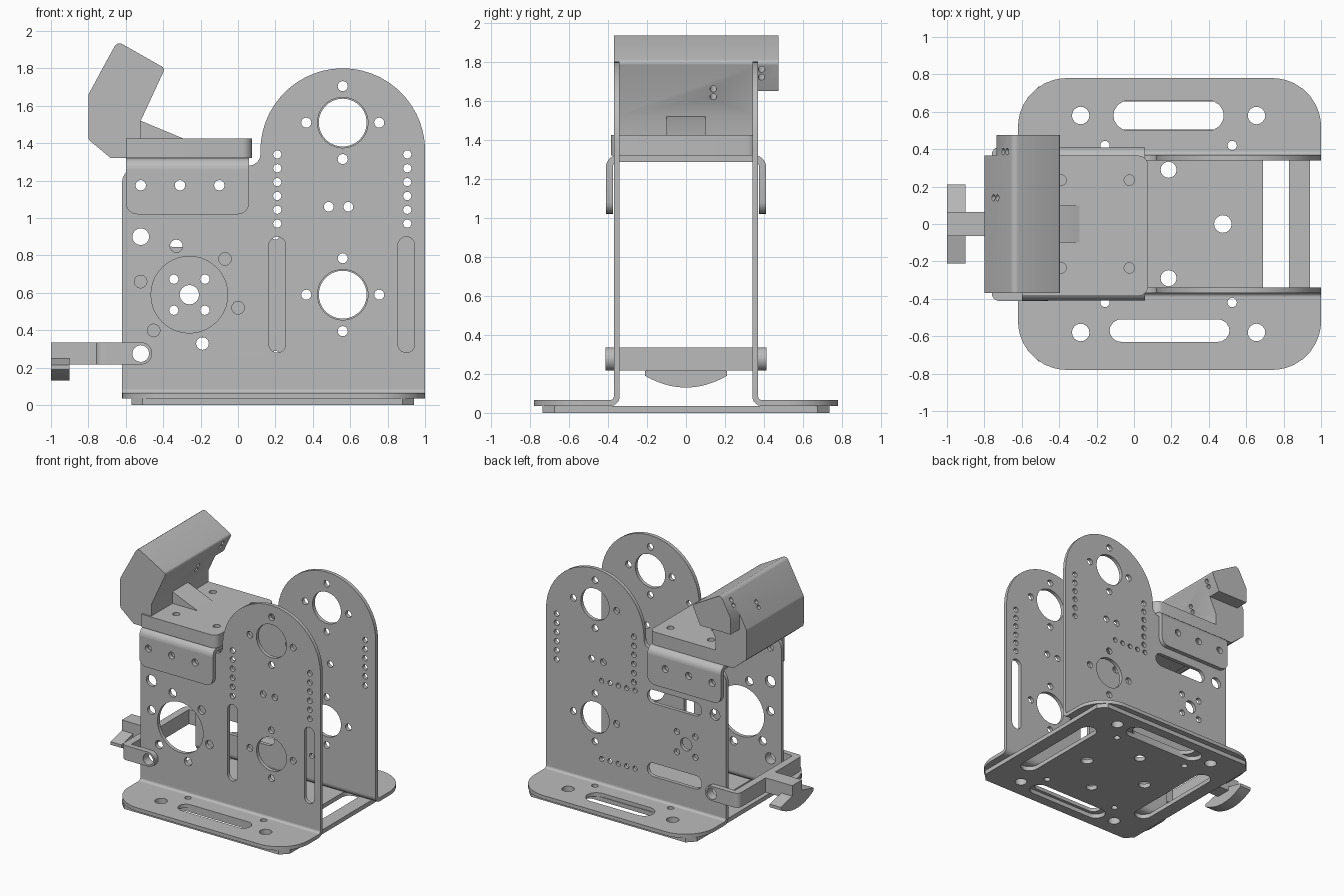
import bpy, bmesh, math
from mathutils import Vector, Matrix

cube = bpy.data.objects.get("Cube")
if cube:
    bpy.data.objects.remove(cube)

metal = bpy.data.materials.new("plain grey")
metal.use_nodes = True
GREY = (0.5, 0.5, 0.5, 1)
metal.diffuse_color = GREY
metal.node_tree.nodes["Principled BSDF"].inputs["Base Color"].default_value = GREY

# Local sheet axes (u, v, thickness) for a sheet facing each world axis
AXES = {"Z": Matrix.Identity(3),
        "Y": Matrix(((1, 0, 0), (0, 0, -1), (0, 1, 0))),
        "X": Matrix(((0, 0, 1), (1, 0, 0), (0, 1, 0)))}
parts = []


def rounded(corners):
    """Polygon from (u, v, radius) corners, with filleted corners."""
    out = []
    for i, (x, y, r) in enumerate(corners):
        q = Vector((x, y))
        if r == 0:
            out.append(q)
            continue
        u = (Vector(corners[i - 1][:2]) - q).normalized()
        v = (Vector(corners[(i + 1) % len(corners)][:2]) - q).normalized()
        half = u.angle(v) / 2
        d = r / math.tan(half)
        c = q + (u + v).normalized() * r / math.sin(half)
        a, b = q + u * d - c, q + v * d - c
        n = max(4, int(36 * r))
        out += [c + a.lerp(b, k / n).normalized() * r for k in range(n + 1)]
    return out


def box(x0, y0, x1, y1, r=0, r_right=None):
    s = r if r_right is None else r_right
    return rounded([(x0, y0, r), (x1, y0, s), (x1, y1, s), (x0, y1, r)])


def slot(x0, y0, x1, y1):
    return box(x0, y0, x1, y1, min(x1 - x0, y1 - y0) * 0.498)


def hole(x, y, r):
    n = 40 if r > 0.1 else 16
    return [Vector((x + r * math.cos(t), y + r * math.sin(t)))
            for t in (math.tau * k / n for k in range(n))]


def sheet(name, loops, axis, lo, hi):
    """Extrude an outline (first loop) with holes between lo and hi along an axis."""
    curve = bpy.data.curves.new(name, "CURVE")
    curve.dimensions, curve.fill_mode = "2D", "BOTH"
    curve.extrude = (hi - lo) / 2
    for loop in loops:
        s = curve.splines.new("POLY")
        s.points.add(len(loop) - 1)
        for p, co in zip(s.points, loop):
            p.co = (co.x, co.y, 0, 1)
        s.use_cyclic_u = True
    tmp = bpy.data.objects.new(name + "_outline", curve)
    bpy.context.collection.objects.link(tmp)
    deps = bpy.context.evaluated_depsgraph_get()
    mesh = bpy.data.meshes.new_from_object(tmp.evaluated_get(deps))
    bpy.data.objects.remove(tmp)
    mid = (lo + hi) / 2
    offset = {"X": (mid, 0, 0), "Y": (0, mid, 0), "Z": (0, 0, mid)}[axis]
    mesh.transform(Matrix.Translation(offset) @ AXES[axis].to_4x4())
    bm = bmesh.new()
    bm.from_mesh(mesh)
    bmesh.ops.remove_doubles(bm, verts=bm.verts, dist=0.00005)
    bmesh.ops.recalc_face_normals(bm, faces=bm.faces)
    bm.to_mesh(mesh)
    bm.free()
    mesh.materials.clear()
    mesh.materials.append(metal)
    ob = bpy.data.objects.new(name, mesh)
    bpy.context.collection.objects.link(ob)
    parts.append(ob)
    return ob


def bend(name, cy, cz, r_in, r_out, a0, x0, x1):
    """Quarter-round sheet bend running along x."""
    angles = [math.radians(a0 + 90 * k / 8) for k in range(9)]
    ring = [(r_out, a) for a in angles] + [(r_in, a) for a in reversed(angles)]
    pts = [Vector((cy + r * math.cos(a), cz + r * math.sin(a))) for r, a in ring]
    sheet(name, [pts], "X", x0, x1)


MX = 0.185  # base centre in x

# Base plate with four slots and mounting holes
c = 0.06
outline = [Vector(p) for p in (
    (-0.57 + c, -0.735), (0.94 - c, -0.735), (0.94, -0.735 + c), (0.94, 0.735 - c),
    (0.94 - c, 0.735), (-0.57 + c, 0.735), (-0.57, 0.735 - c), (-0.57, -0.735 + c))]
loops = [outline]
for s in (-1, 1):
    loops += [slot(MX - 0.36, s * 0.58 - 0.075, MX + 0.36, s * 0.58 + 0.075),
              slot(MX + s * 0.575 - 0.07, -0.42, MX + s * 0.575 + 0.07, 0.42),
              hole(MX, s * 0.29, 0.043), hole(MX + s * 0.29, 0, 0.047)]
    for t in (-1, 1):
        loops += [hole(MX + t * 0.47, s * 0.58, 0.047), hole(MX + t * 0.34, s * 0.42, 0.025)]
sheet("base_plate", loops, "Z", 0, 0.035)

# Side panels: arched outline and the holes shared by both
panel = rounded([(-0.62, 0.085, 0), (1, 0.085, 0), (1, 1.8, 0.4395), (0.12, 1.8, 0.4395),
                 (0.12, 1.28, 0.06), (-0.62, 1.28, 0.09)])


def shared_holes(big):
    out = []
    for z in (0.59, 1.51):
        out.append(hole(0.56, z, big))
        out += [hole(0.56 + dx, z + dz, 0.027)
                for dx, dz in ((0.195, 0), (-0.195, 0), (0, 0.195), (0, -0.195))]
    for x in (0.21, 0.905):
        out += [hole(x, 0.97 + 0.074 * k, 0.022) for k in range(6)]
    out += [hole(x, 1.06, 0.026) for x in (0.485, 0.59)]
    out += [hole(x, 1.175, 0.028) for x in (-0.52, -0.31, -0.1)]
    out += [hole(-0.52, z, 0.045) for z in (0.275, 0.9)]
    return out


front = shared_holes(0.135) + [hole(-0.26, 0.59, 0.205)]
front += [slot(x - 0.045, 0.28, x + 0.045, 0.9) for x in (0.21, 0.9)]
for k in range(6):
    a = math.radians(45 + 60 * k)
    front.append(hole(-0.26 + 0.27 * math.cos(a), 0.59 + 0.27 * math.sin(a), 0.034))
sheet("front_panel", [panel] + front, "Y", -0.37, -0.34)

back = shared_holes(0.128) + [hole(-0.26, 0.59, 0.052)]
back += [hole(-0.26 + i * 0.083, 0.59 + j * 0.083, 0.025) for i in (-1, 1) for j in (-1, 1)]
back += [slot(-0.4, z - 0.055, 0.09, z + 0.055) for z in (0.305, 0.9)]
back += [hole(0.2 + 0.075 * k, z, 0.02) for z in (0.27, 0.905) for k in range(5)]
sheet("back_panel", [panel] + back, "Y", 0.34, 0.37)

# Feet of the side panels, with the bends joining them
for s, word, gap in ((-1, "front", (-0.13, 0.51, 0.51, 0.63)), (1, "back", (-0.11, 0.48, 0.5, 0.66))):
    y0, y1 = sorted((s * 0.39, s * 0.78))
    r0, r1 = (0.26, 0) if s < 0 else (0, 0.26)
    foot = rounded([(-0.62, y0, r0), (1, y0, r0), (1, y1, r1), (-0.62, y1, r1)])
    g0, g1 = sorted((s * gap[2], s * gap[3]))
    cuts = [slot(gap[0], g0, gap[1], g1)]
    for t in (-1, 1):
        cuts += [hole(MX + t * 0.47, s * 0.58, 0.047), hole(MX + t * 0.34, s * 0.42, 0.025)]
    sheet(word + "_foot", [foot] + cuts, "Z", 0.035, 0.065)
    bend(word + "_foot_bend", s * 0.39, 0.085, 0.02, 0.05, 180 if s > 0 else 270, -0.62, 1)

# Saddle bracket over the panels
sheet("saddle_top", [box(-0.6, -0.35, 0.06, 0.35)], "Z", 1.285, 1.32)
for s, word in ((-1, "front"), (1, "back")):
    flap = rounded([(-0.6, 1.02, 0.06), (0.06, 1.02, 0.06), (0.06, 1.26, 0), (-0.6, 1.26, 0)])
    y0, y1 = sorted((s * 0.375, s * 0.41))
    sheet(word + "_saddle_flap", [flap] + [hole(x, 1.175, 0.028) for x in (-0.52, -0.31, -0.1)],
          "Y", y0, y1)
    bend(word + "_saddle_bend", s * 0.35, 1.26, 0.025, 0.06, 0 if s > 0 else 90, -0.6, 0.06)

# Holder: slab, tilted head, side extension and rib
sheet("holder_slab", [box(-0.6, -0.385, 0.075, 0.365, 0, 0.05)]
      + [hole(x, y, 0.028) for x in (-0.39, -0.025) for y in (-0.235, 0.235)], "Z", 1.32, 1.425)
head = sheet("holder_head", [rounded([
    (-0.68, 1.32, 0.02), (-0.52, 1.32, 0), (-0.52, 1.52, 0), (-0.39, 1.8, 0.02),
    (-0.645, 1.945, 0.03), (-0.8, 1.66, 0.03), (-0.8, 1.42, 0.03)])], "Y", -0.37, 0.365)
wing = sheet("holder_head_extension", [rounded([
    (-0.46, 1.65, 0), (-0.39, 1.8, 0.02), (-0.645, 1.945, 0.03), (-0.735, 1.78, 0),
    (-0.735, 1.65, 0)])], "Y", 0.365, 0.475)
sheet("holder_rib", [rounded([(-0.54, 1.42, 0), (-0.28, 1.42, 0), (-0.52, 1.52, 0),
                              (-0.54, 1.52, 0)])], "Y", -0.1, 0.1)

# Small bores through the tilted head
axis = Vector((0.907, 0, -0.42))
for ob, y, heights in ((head, 0.14, (1.62, 1.66)), (wing, 0.387, (1.72, 1.76))):
    for z in heights:
        bpy.ops.mesh.primitive_cylinder_add(
            vertices=16, radius=0.017, depth=1.2, location=(-0.39 - (1.8 - z) * 0.464, y, z),
            rotation=axis.to_track_quat("Z", "Y").to_euler())
        cutter = bpy.context.object
        cutter.name = "bore_cutter"
        cutter.hide_render = True
        mod = ob.modifiers.new("bore", "BOOLEAN")
        mod.operation, mod.object, mod.solver = "DIFFERENCE", cutter, "EXACT"
        bpy.context.view_layer.objects.active = ob
        bpy.ops.object.modifier_apply(modifier="bore")
        bpy.data.objects.remove(cutter)

# Latch: side arms, crossbar, stem and anchor-shaped grip
for s, word in ((-1, "front"), (1, "back")):
    y0, y1 = sorted((s * 0.37, s * 0.412))
    sheet(word + "_latch_arm", [box(-0.7, 0.217, -0.46, 0.335, 0, 0.055), hole(-0.52, 0.275, 0.045)],
          "Y", y0, y1)
sheet("latch_crossbar", [box(-0.76, -0.412, -0.7, 0.412, 0.04, 0)], "Z", 0.217, 0.335)
sheet("latch_stem", [box(-0.92, -0.063, -0.74, 0.063)], "Z", 0.217, 0.335)
arc = [Vector((0.21 * k / 8, 0.13 + 0.06 * (k / 8) ** 2)) for k in range(-8, 9)]
top = [Vector(p) for p in ((0.21, 0.215), (0.063, 0.25), (0.063, 0.335),
                           (-0.063, 0.335), (-0.063, 0.25), (-0.21, 0.215))]
sheet("latch_grip", [arc + top], "X", -1, -0.9)

# Smooth shading on the curved walls only
bpy.ops.object.select_all(action="DESELECT")
for ob in parts:
    ob.select_set(True)
bpy.context.view_layer.objects.active = parts[0]
bpy.ops.object.shade_smooth_by_angle(angle=math.radians(30))
